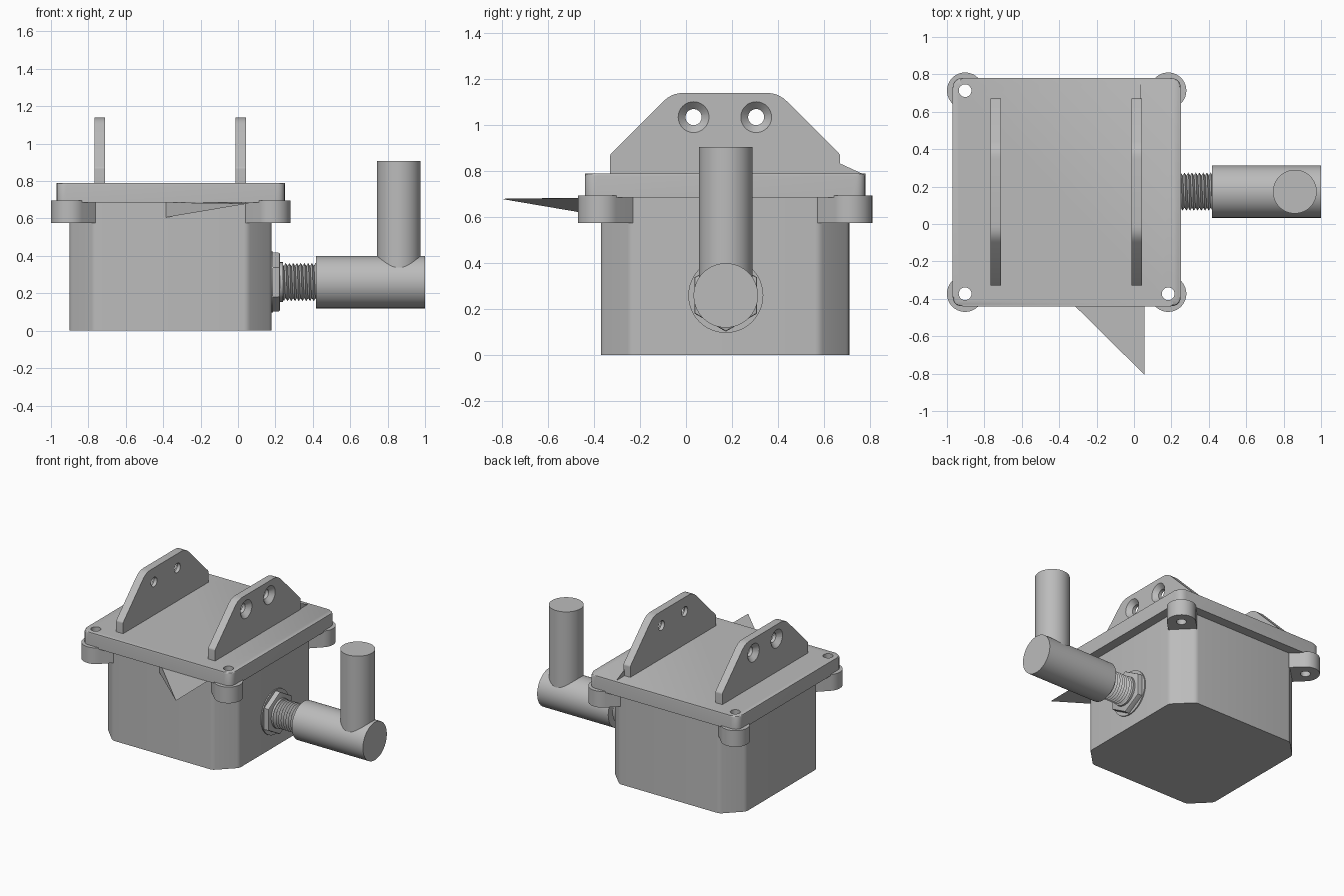
import bpy, bmesh, math
from mathutils import Vector, Matrix

if "Cube" in bpy.data.objects:
    bpy.data.objects.remove(bpy.data.objects["Cube"])

GREY = bpy.data.materials.new("plain_grey")
GREY.diffuse_color = (0.5, 0.5, 0.5, 1)
GREY.use_nodes = True
GREY.node_tree.nodes["Principled BSDF"].inputs["Base Color"].default_value = GREY.diffuse_color
CX, CY = -0.36, 0.17          # centre of the enclosure
PY, PZ = 0.173, 0.26          # axis of the pipe


def finish(name, bm, angle=35):
    bmesh.ops.recalc_face_normals(bm, faces=bm.faces[:])
    me = bpy.data.meshes.new(name)
    bm.to_mesh(me)
    bm.free()
    me.materials.append(GREY)
    ob = bpy.data.objects.new(name, me)
    bpy.context.collection.objects.link(ob)
    smooth(ob, angle)
    return ob


def smooth(ob, angle=35):
    bpy.ops.object.select_all(action='DESELECT')
    bpy.context.view_layer.objects.active = ob
    ob.select_set(True)
    bpy.ops.object.shade_smooth_by_angle(angle=math.radians(angle))


def rounded(points, steps=5):
    """Polygon of (u, v, corner size) with rounded corners."""
    out = []
    for i, (u, v, r) in enumerate(points):
        c = Vector((u, v))
        if r == 0:
            out.append(c)
            continue
        a = c + (Vector(points[i - 1][:2]) - c).normalized() * r
        b = c + (Vector(points[(i + 1) % len(points)][:2]) - c).normalized() * r
        for k in range(steps + 1):
            t = k / steps
            out.append(a * (1 - t) ** 2 + c * 2 * t * (1 - t) + b * t * t)
    return out


def prism(name, outline, lo, hi, axis='Z', bevel=0):
    """Extrude an outline along Z, or a (y, z) outline along X."""
    bm = bmesh.new()
    place = (lambda p, d: (p[0], p[1], d)) if axis == 'Z' else (lambda p, d: (d, p[0], p[1]))
    low = [bm.verts.new(place(p, lo)) for p in outline]
    top = [bm.verts.new(place(p, hi)) for p in outline]
    bm.faces.new(low[::-1])
    cap = bm.faces.new(top)
    n = len(outline)
    for i in range(n):
        bm.faces.new((low[i], low[(i + 1) % n], top[(i + 1) % n], top[i]))
    if bevel:
        bmesh.ops.bevel(bm, geom=cap.edges[:], offset=bevel, segments=2,
                        profile=0.5, affect='EDGES')
    return finish(name, bm)


def cylinder(name, start, end, r1, r2=None, seg=48):
    a, b = Vector(start), Vector(end)
    d = b - a
    mat = Matrix.Translation((a + b) / 2) @ d.to_track_quat('Z', 'Y').to_matrix().to_4x4()
    bm = bmesh.new()
    bmesh.ops.create_cone(bm, cap_ends=True, segments=seg, radius1=r1,
                          radius2=r1 if r2 is None else r2, depth=d.length, matrix=mat)
    return finish(name, bm)


def cut(ob, cutters):
    for c in cutters:
        bpy.context.view_layer.objects.active = ob
        m = ob.modifiers.new("cut", 'BOOLEAN')
        m.operation, m.solver, m.object = 'DIFFERENCE', 'EXACT', c
        while ob.modifiers[0] != m:
            bpy.ops.object.modifier_move_up(modifier=m.name)
        bpy.ops.object.modifier_apply(modifier=m.name)
        bpy.data.objects.remove(c)
    smooth(ob)


# enclosure body with cut corners
h, k, s = 0.54, 0.41, 0.02
octagon = [(CX + x, CY + y, s) for x, y in
           ((h, -k), (h, k), (k, h), (-k, h), (-h, k), (-h, -k), (-k, -h), (k, -h))]
prism("body", rounded(octagon, 3), 0, 0.69)

# lid with three screw holes
w = 0.61
lid = prism("lid", rounded([(CX + x * w, CY + y * w, 0.055) for x, y in
                            ((1, -1), (1, 1), (-1, 1), (-1, -1))]), 0.685, 0.79, bevel=0.01)
corners = [(1, -1), (1, 1), (-1, 1), (-1, -1)]
cut(lid, [cylinder("cutter", (CX + x * 0.543, CY + y * 0.543, 0.5),
                   (CX + x * 0.543, CY + y * 0.543, 0.9), 0.034, seg=32)
          for x, y in corners if (x, y) != (1, 1)])

# screw lugs: round outside, straight flanks running into the cut corners
for n, (x, y) in enumerate(corners):
    c = Vector((CX + x * 0.543, CY + y * 0.543))
    a0, r = math.atan2(y, x), 0.097
    out = Vector((x, y)).normalized()
    outline = [c + r * Vector((math.cos(a0 + t), math.sin(a0 + t)))
               for t in [math.pi * (i / 20 - 0.5) for i in range(21)]]
    outline += [outline[-1] - out * 0.105, outline[0] - out * 0.105]
    lug = prism(f"screw_lug_{n + 1}", outline, 0.575, 0.695)
    cut(lug, [cylinder("cutter", (c.x, c.y, 0.5), (c.x, c.y, 0.9), 0.034, seg=32)])

# mounting brackets, countersunk on their outer sides
shape = rounded([(-0.33, 0.785, 0), (0.67, 0.785, 0), (0.67, 0.872, 0.008),
                 (0.402, 1.14, 0.05), (-0.062, 1.14, 0.05), (-0.33, 0.872, 0.008)])
for name, inner, outer in (("left_bracket", -0.71, -0.767), ("right_bracket", -0.013, 0.044)):
    plate = prism(name, shape, min(inner, outer), max(inner, outer), 'X')
    d = 1 if outer > inner else -1
    cutters = []
    for y in (0.033, 0.305):
        cutters.append(cylinder("cutter", (inner - d * 0.05, y, 1.035),
                                (outer + d * 0.05, y, 1.035), 0.035, seg=32))
        cutters.append(cylinder("cutter", (outer - d * 0.036, y, 1.035),
                                (outer + d * 0.004, y, 1.035), 0.031, 0.071, seg=32))
    cut(plate, cutters)

# small fin behind the right bracket
prism("fin", [(0.66, 0.785), (0.775, 0.785), (0.66, 0.838)], 0.034, 0.038, 'X')

# pointed wedge under the front of the lid
bm = bmesh.new()
v = [bm.verts.new(p) for p in ((-0.39, -0.365, 0.605), (-0.39, -0.365, 0.686),
                               (0.055, -0.365, 0.684), (0.055, -0.805, 0.68))]
for f in ((0, 1, 2), (0, 1, 3), (1, 2, 3), (0, 2, 3)):
    bm.faces.new([v[i] for i in f])
finish("wedge", bm, 1)

# washer and hexagonal nut
cylinder("washer", (0.175, PY, PZ), (0.188, PY, PZ), 0.163)
hexagon = [(PY + 0.157 * math.sin(i * math.pi / 3), PZ + 0.157 * math.cos(i * math.pi / 3))
           for i in range(6)]
prism("nut", hexagon, 0.185, 0.225, 'X', bevel=0.008)
cylinder("nut_collar", (0.22, PY, PZ), (0.24, PY, PZ), 0.106)

# threaded rod: a crest line and a root line winding along the axis
bm = bmesh.new()
S, pitch, turns = 32, 0.02, 12
crest, root = [], []
for i in range(S * turns + 1):
    a, x = 2 * math.pi * i / S, 0.19 + pitch * i / S
    for line, r, dx in ((crest, 0.102, 0), (root, 0.086, pitch / 2)):
        line.append(bm.verts.new((x + dx, PY + r * math.cos(a), PZ + r * math.sin(a))))
for i in range(S * turns):
    bm.faces.new((crest[i], crest[i + 1], root[i + 1], root[i]))
    if i + S + 1 < len(crest):
        bm.faces.new((root[i], root[i + 1], crest[i + 1 + S], crest[i + S]))
finish("threaded_rod", bm, 30)

# elbow pipe
cylinder("pipe_horizontal", (0.418, PY, PZ), (1.0, PY, PZ), 0.14, seg=64)
cylinder("pipe_upright", (0.86, PY, PZ), (0.86, PY, 0.906), 0.117, seg=64)
